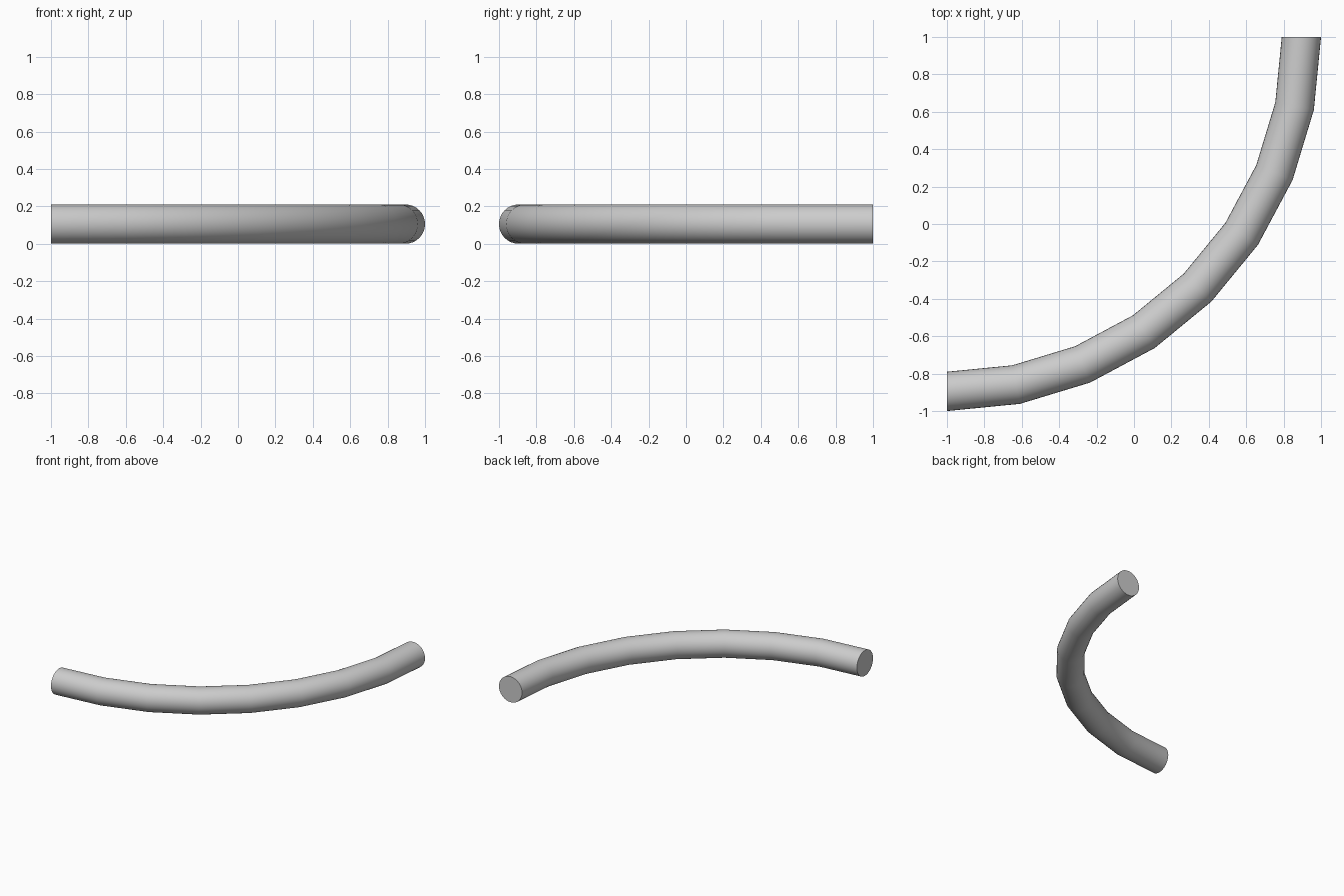
import bpy, bmesh
from math import radians, pi, sin, cos

if "Cube" in bpy.data.objects:
    bpy.data.objects.remove(bpy.data.objects["Cube"])

SIDES, STEPS = 32, 8
TUBE, BEND = 0.105, 1.895

bm = bmesh.new()

# circular tube section at the left end of the bend
ring = [bm.verts.new((-1, 1 - BEND + TUBE * cos(2 * pi * i / SIDES),
                      TUBE + TUBE * sin(2 * pi * i / SIDES))) for i in range(SIDES)]
start_cap = bm.faces.new(ring)

# sweep the section a quarter turn about the bend centre
edges = list(start_cap.edges)
result = bmesh.ops.spin(bm, geom=edges, cent=(-1, 1, 0), axis=(0, 0, 1),
                        angle=radians(90), steps=STEPS, use_duplicate=False)
end_edges = [e for e in result["geom_last"] if isinstance(e, bmesh.types.BMEdge)]

# close the far end
bmesh.ops.contextual_create(bm, geom=end_edges)
bmesh.ops.recalc_face_normals(bm, faces=bm.faces)

mesh = bpy.data.meshes.new("pipe_bend")
bm.to_mesh(mesh)
bm.free()
pipe = bpy.data.objects.new("pipe_bend", mesh)
bpy.context.collection.objects.link(pipe)

# smooth tube with crisp end caps
bpy.context.view_layer.objects.active = pipe
pipe.select_set(True)
bpy.ops.object.shade_smooth_by_angle(angle=radians(30))
